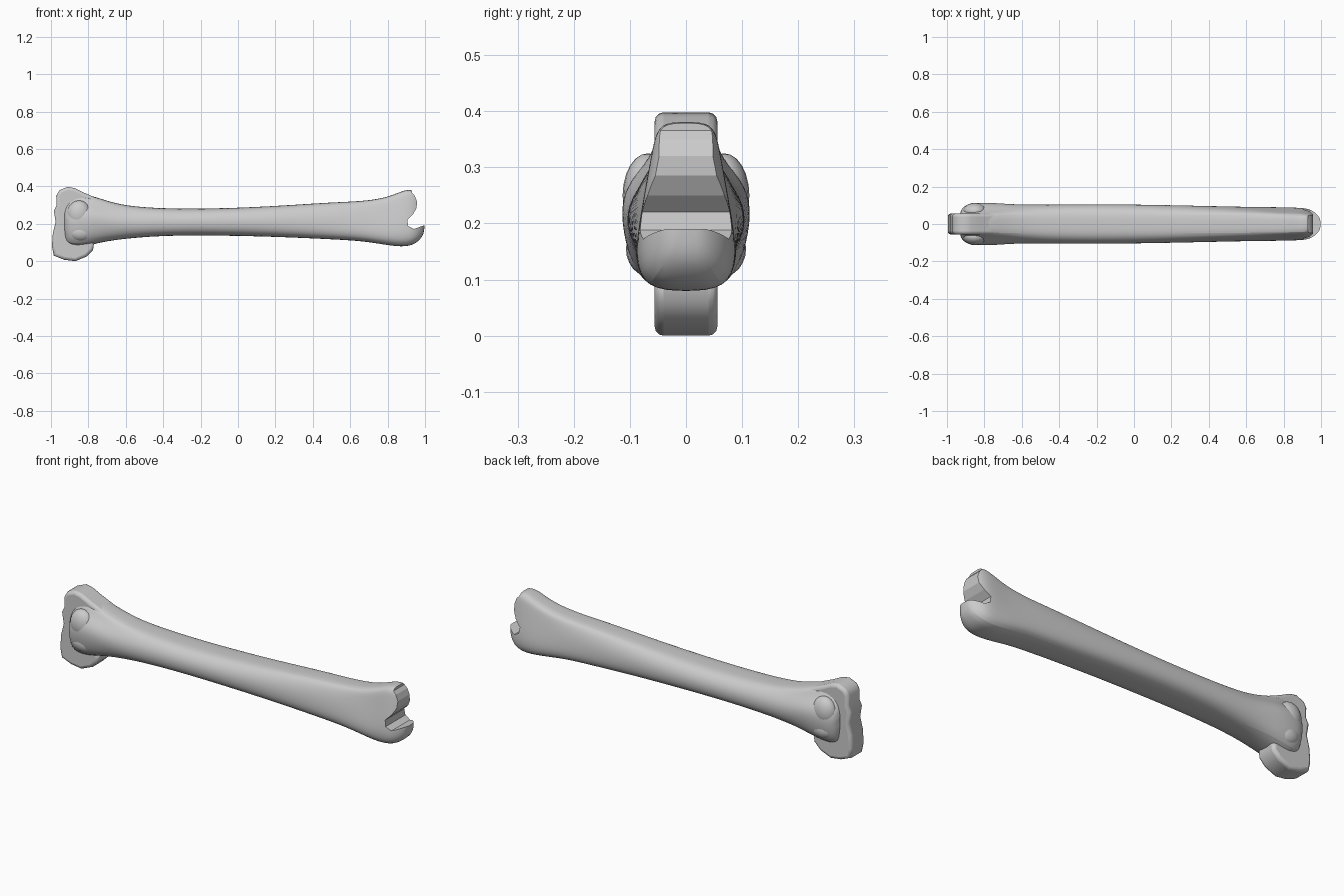
import bpy, bmesh

if "Cube" in bpy.data.objects:
    bpy.data.objects.remove(bpy.data.objects["Cube"])

# half cross-sections, top centre to bottom centre: (fraction of half width, -1..1 height)
SHAFT = [(0, 1), (.52, .99), (.82, .72), (1, .25), (1, -.3), (.85, -.75), (.5, -1), (0, -1)]
HEAD = [(0, 1), (.45, 1), (.55, .72), (.85, .45), (1, .15), (.95, -.35), (.72, -.9), (0, -1)]
TIP = [(0, 1), (.55, 1), (.66, .72), (.77, .35), (.9, -.1), (1, -.6), (.8, -.97), (0, -1)]


def finish(name, bm, mods=()):
    bmesh.ops.recalc_face_normals(bm, faces=bm.faces)
    me = bpy.data.meshes.new(name)
    bm.to_mesh(me)
    bm.free()
    ob = bpy.data.objects.new(name, me)
    bpy.context.collection.objects.link(ob)
    for kind, props in mods:
        m = ob.modifiers.new(kind.title(), kind)
        for k, v in props.items():
            setattr(m, k, v)
    bpy.ops.object.select_all(action='DESELECT')
    ob.select_set(True)
    bpy.context.view_layer.objects.active = ob
    return ob


def smooth(ob, deg=40):
    bpy.ops.object.shade_smooth_by_angle(angle=deg * 3.14159 / 180)
    return ob


def slab(name, outline, half, mods=()):
    bm = bmesh.new()
    a = [bm.verts.new((x, -half, z)) for x, z in outline]
    b = [bm.verts.new((x, half, z)) for x, z in outline]
    bm.faces.new(a)
    bm.faces.new(b[::-1])
    n = len(a)
    for i in range(n):
        bm.faces.new((a[i], b[i], b[(i + 1) % n], a[(i + 1) % n]))
    return finish(name, bm, mods)


# cutter giving the far end its notch between upper knob and lower lip
notch = slab("notch_cutter", [
    (1.1, .195), (.99, .19), (.94, .172), (.91, .188), (.905, .22), (.935, .25),
    (.955, .285), (.957, .32), (.945, .35), (.93, .366), (.93, .5), (1.1, .5)], .3)
notch.hide_render = True
notch.hide_viewport = False
notch.display_type = 'WIRE'

# shaft: x, top, bottom, half width, head blend, tip blend
RINGS = [
    (-.935, .32, .10, .075, 1, 0), (-.90, .345, .075, .105, 1, 0),
    (-.85, .36, .07, .115, 1, 0), (-.78, .35, .085, .118, 1, 0),
    (-.70, .322, .105, .112, .7, 0), (-.60, .297, .12, .106, .3, 0),
    (-.45, .284, .134, .104, 0, 0), (-.25, .28, .139, .105, 0, 0),
    (0, .285, .136, .105, 0, 0), (.25, .298, .129, .103, 0, .2),
    (.5, .315, .117, .10, 0, .45), (.66, .32, .108, .097, 0, .7),
    (.78, .337, .088, .094, 0, 1), (.85, .363, .078, .092, 0, 1),
    (.9, .383, .078, .09, 0, 1), (.94, .38, .088, .083, 0, 1),
    (.975, .35, .115, .06, 0, 1), (1, .30, .155, .025, 0, 1)]
bm = bmesh.new()
loops = []
for x, zt, zb, w, h, t in RINGS:
    half = []
    for s, a, b in zip(SHAFT, HEAD, TIP):
        y, k = [s[i] * (1 - h - t) + a[i] * h + b[i] * t for i in (0, 1)]
        half.append((y * w, (zt + zb) / 2 + k * (zt - zb) / 2))
    pts = half + [(-y, z) for y, z in half[-2:0:-1]]
    loops.append([bm.verts.new((x, y, z)) for y, z in pts])
for p, q in zip(loops, loops[1:]):
    n = len(p)
    for i in range(n):
        bm.faces.new((p[i], p[(i + 1) % n], q[(i + 1) % n], q[i]))
bm.faces.new(loops[0])
bm.faces.new(loops[-1][::-1])
smooth(finish("bone_shaft", bm, [
    ('SUBSURF', dict(levels=2, render_levels=2)),
    ('BOOLEAN', dict(object=notch, operation='DIFFERENCE', solver='EXACT'))]))

# central joint block with upper and lower knobs and a tongue running onto the shaft
smooth(slab("joint_block", [
    (-.985, .03), (-.995, .08), (-.99, .15), (-.975, .21), (-.985, .27), (-.97, .30),
    (-.972, .35), (-.955, .38), (-.91, .398), (-.87, .39), (-.82, .365), (-.75, .335),
    (-.66, .30), (-.66, .2), (-.8, .12), (-.77, .095), (-.775, .06), (-.81, .025),
    (-.87, .0), (-.93, .008)], .056,
    [('BEVEL', dict(width=.016, segments=3, limit_method='ANGLE', angle_limit=1.1))]))

# paired side knobs and ridges: centre x, y, z and radii
for name, c, r in [("upper_side_knob", (-.85, .068, .25), (.065, .045, .075)),
                   ("lower_side_knob", (-.84, .065, .155), (.068, .042, .05)),
                   ("side_ridge", (-.74, .07, .215), (.15, .04, .03))]:
    bm = bmesh.new()
    for s in (1, -1):
        vs = bmesh.ops.create_uvsphere(bm, u_segments=20, v_segments=12, radius=1)['verts']
        for v in vs:
            v.co = (c[0] + v.co.x * r[0], s * c[1] + v.co.y * r[1], c[2] + v.co.z * r[2])
    smooth(finish(name + "s", bm), 60)
